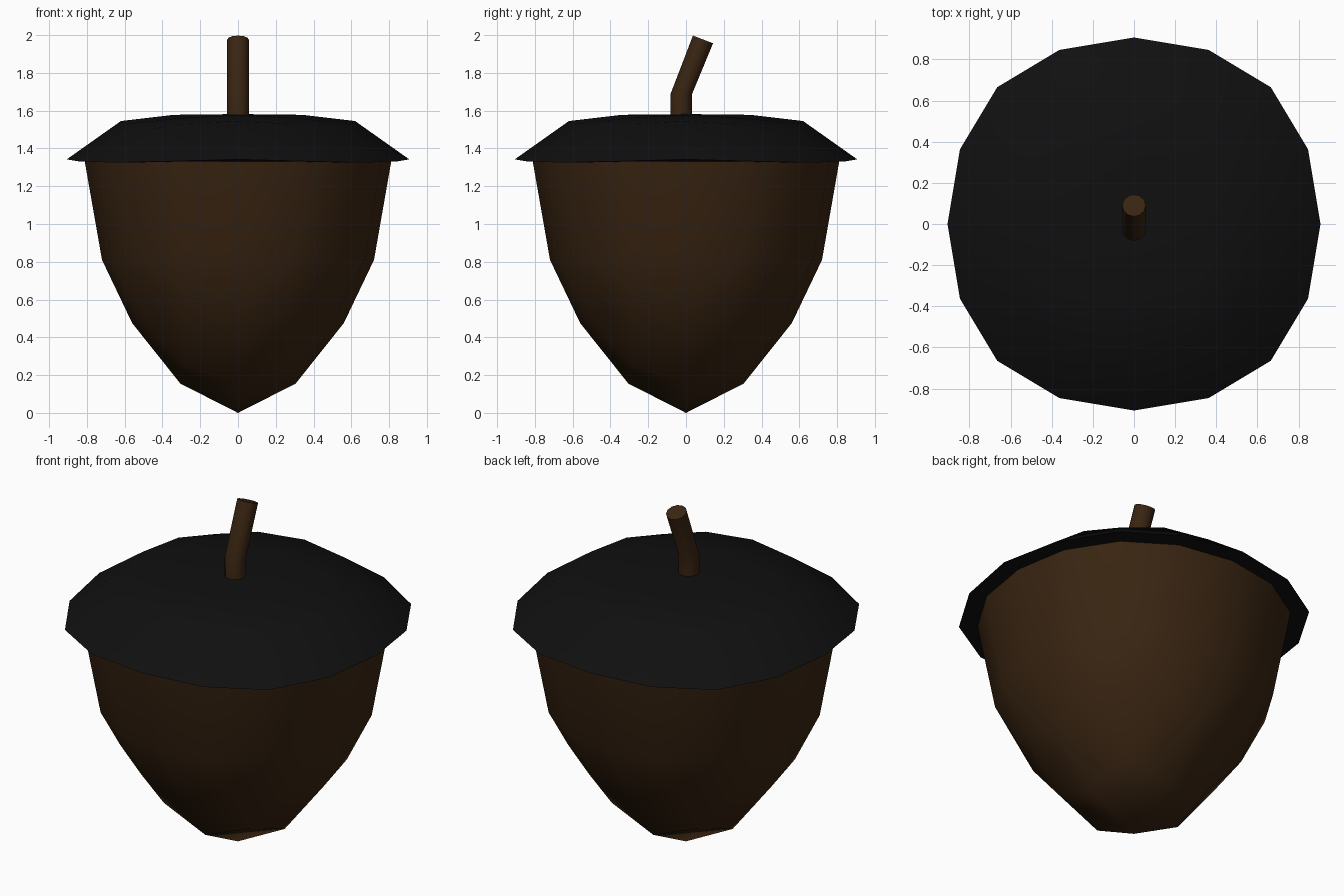
import bpy, bmesh, math
from mathutils import Matrix, Vector

if "Cube" in bpy.data.objects:
    bpy.data.objects.remove(bpy.data.objects["Cube"])


def material(name, rgb):
    m = bpy.data.materials.new(name)
    m.diffuse_color = (*rgb, 1)
    m.use_nodes = True
    m.node_tree.nodes["Principled BSDF"].inputs["Base Color"].default_value = m.diffuse_color
    return m


brown = material("nut_brown", (0.042, 0.0185, 0.006))
black = material("cap_black", (0.005, 0.005, 0.005))


def finish(bm, name, mat, angle):
    bmesh.ops.recalc_face_normals(bm, faces=bm.faces)
    me = bpy.data.meshes.new(name)
    bm.to_mesh(me)
    bm.free()
    ob = bpy.data.objects.new(name, me)
    bpy.context.collection.objects.link(ob)
    me.materials.append(mat)
    bpy.ops.object.select_all(action='DESELECT')
    ob.select_set(True)
    bpy.context.view_layer.objects.active = ob
    bpy.ops.object.shade_smooth_by_angle(angle=math.radians(angle))
    return ob


def flat_ring(a, z_edge, z_mid, z_corner):
    """16-point rounded-square ring: (edge, mid, corner) points."""
    return ((a, 0, z_edge), (a * .9333, a * .4, z_mid),
            (a * .7333, a * .7333, z_corner))


def place(i, j, ring):
    """Mirror a ring's edge / mid / corner point into grid cell (i, j)."""
    lo, hi = sorted((abs(i), abs(j)))
    big, small, z = ring[0 if lo == 0 else 2 if lo == hi else 1]
    x, y = (big, small) if abs(i) >= abs(j) else (small, big)
    return (math.copysign(x, i) if i else 0,
            math.copysign(y, j) if j else 0, z)


def quad_dome(name, mat, pole_z, rings, angle):
    """4x4 quad patch at the pole, then walls of 16 quads per further ring."""
    bm = bmesh.new()
    g = {}
    for i in range(-2, 3):
        for j in range(-2, 3):
            k = max(abs(i), abs(j))
            co = (0, 0, pole_z) if k == 0 else place(i, j, rings[k - 1])
            g[i, j] = bm.verts.new(co)
    for i in range(-2, 2):
        for j in range(-2, 2):
            bm.faces.new((g[i, j], g[i + 1, j], g[i + 1, j + 1], g[i, j + 1]))
    loop = sorted((c for c in g if max(map(abs, c)) == 2),
                  key=lambda c: math.atan2(c[1], c[0]))
    prev = [g[c] for c in loop]
    for ring in rings[2:]:
        cur = [bm.verts.new(place(*c, ring)) for c in loop]
        for n in range(16):
            m = (n + 1) % 16
            bm.faces.new((prev[n], prev[m], cur[m], cur[n]))
        prev = cur
    return finish(bm, name, mat, angle)


# Nut body, from the pointed bottom up to the cap
quad_dome("nut", brown, 0.0, [
    ((.305, 0, .155), None, (.285, .285, .26)),
    ((.56, 0, .475), (.53, .26, .527), (.452, .452, .62)),
    flat_ring(.72, .81, .815, .822),
    flat_ring(.812, 1.335, 1.335, 1.335),
], 80)

# Cap: low dome, sharp overhanging rim, underside back to the nut
quad_dome("cap", black, 1.582, [
    ((.34, 0, 1.578), None, (.315, .315, 1.56)),
    ((.62, 0, 1.545), (.585, .28, 1.53), (.485, .485, 1.50)),
    flat_ring(.907, 1.342, 1.332, 1.325),
    flat_ring(.80, 1.33, 1.33, 1.325),
], 60)

# Bent stem: three rings of a tube, the last one tilted back
bm = bmesh.new()
tilt = math.radians(-21)
prev = None
N = 12
for centre, rot in (((0, -.025, 1.56), 0), ((0, -.025, 1.688), 0),
                    ((0, .09, 1.977), tilt)):
    M = Matrix.Translation(centre) @ Matrix.Rotation(rot, 4, 'X')
    cur = [bm.verts.new(M @ Vector((.057 * math.cos(t), .057 * math.sin(t), 0)))
           for t in (2 * math.pi * n / N for n in range(N))]
    if prev:
        for n in range(N):
            m = (n + 1) % N
            bm.faces.new((prev[n], prev[m], cur[m], cur[n]))
    else:
        bm.faces.new(cur[::-1])
    prev = cur
bm.faces.new(prev)
finish(bm, "stem", brown, 40)
